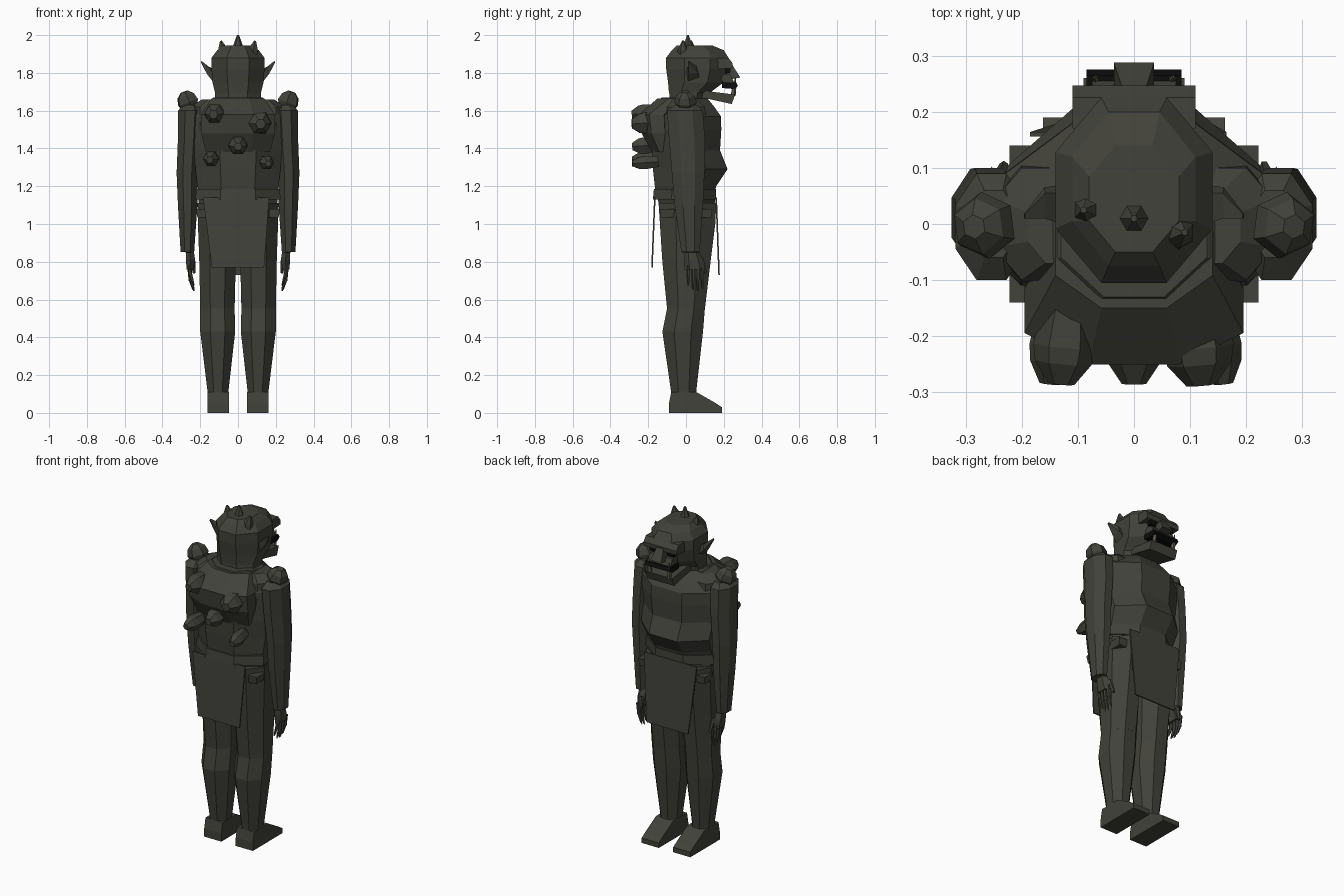
import bpy, math
from mathutils import Vector


def material(name, rgb):
    m = bpy.data.materials.new(name)
    m.diffuse_color = (*rgb, 1)
    return m


HIDE = material("dark_olive_hide", (0.054, 0.054, 0.043))
BLACK = material("black", (0.004, 0.004, 0.004))
BONE = material("dull_bone", (0.13, 0.11, 0.07))


def make(name, verts, faces, mat=HIDE):
    me = bpy.data.meshes.new(name)
    me.from_pydata(verts, [], faces)
    me.materials.append(mat)
    ob = bpy.data.objects.new(name, me)
    bpy.context.collection.objects.link(ob)
    return ob


def skin(name, rings, mat=HIDE):
    """Join equal rings of points into a capped solid."""
    n = len(rings[0])
    faces = [(r * n + i, r * n + (i + 1) % n, (r + 1) * n + (i + 1) % n, (r + 1) * n + i)
             for r in range(len(rings) - 1) for i in range(n)]
    last = (len(rings) - 1) * n
    faces += [tuple(reversed(range(n))), tuple(range(last, last + n))]
    ob = make(name, [p for r in rings for p in r], faces, mat)
    import bmesh
    bm = bmesh.new()
    bm.from_mesh(ob.data)
    bmesh.ops.recalc_face_normals(bm, faces=bm.faces)
    bm.to_mesh(ob.data)
    bm.free()
    return ob


def body(name, rows, s=1, n=8, mat=HIDE):
    """Stack of horizontal polygons, each row is x0, x1, y0, y1, z."""
    k = 1 / math.cos(math.pi / n)
    rings = []
    for x0, x1, y0, y1, z in rows:
        ring = []
        for i in range(n):
            a = 2 * math.pi * (i + 0.5) / n
            ring.append((s * ((x0 + x1) / 2 + (x1 - x0) / 2 * k * math.cos(a)),
                         (y0 + y1) / 2 + (y1 - y0) / 2 * k * math.sin(a), z))
        rings.append(ring)
    return skin(name, rings, mat)


def spike(name, start, end, profile, n=6, mat=HIDE):
    """Solid along a line, profile is a list of (fraction, radius)."""
    a, b = Vector(start), Vector(end)
    q = (b - a).to_track_quat('Z', 'Y')
    rings = [[a.lerp(b, t) + q @ Vector((r * math.cos(2 * math.pi * i / n),
                                         r * math.sin(2 * math.pi * i / n), 0))
              for i in range(n)] for t, r in profile]
    return skin(name, rings, mat)


def side_cut(name, outline, x0, x1, mat=HIDE):
    """Extrude a y-z outline between two x positions."""
    return skin(name, [[(x, y, z) for y, z in outline] for x in (x0, x1)], mat)


# Torso with belly roll, and hunched back
body("torso", [(-w, w, y0, y1, z) for w, y0, y1, z in (
    (.205, -.16, .15, 1.16), (.215, -.165, .16, 1.2), (.225, -.175, .22, 1.29),
    (.232, -.18, .18, 1.39), (.245, -.18, .187, 1.5), (.245, -.18, .185, 1.57),
    (.20, -.16, .15, 1.62), (.13, -.13, .11, 1.67))])
body("hump", [(-w, w, y0, y1, z) for w, y0, y1, z in (
    (.17, -.18, -.05, 1.38), (.195, -.235, -.06, 1.48),
    (.195, -.25, -.06, 1.58), (.14, -.15, .05, 1.665))])

# Belt, hips and hanging cloths
body("belt", [(-.225, .225, -.175, .16, 1.13), (-.222, .222, -.17, .16, 1.185)])
body("hips", [(-.19, .19, -.13, .14, 1.0), (-.212, .212, -.15, .155, 1.14)])
for label, yt, yb, zb in (("back", -.165, -.18, .77), ("front", .16, .175, .73)):
    d = .004
    skin(label + "_cloth", [[(x, y + o, z) for x, y, z in (
        (-.185, yt, 1.14), (.165, yt, 1.14), (.138, yb, zb), (-.138, yb, zb))]
        for o in (-d, d)])

# Neck and head
body("neck", [(-.125, .125, -.09, .1, 1.6), (-.12, .12, -.085, .13, 1.73)])
body("head", [(-w, w, y0, y1, z) for w, y0, y1, z in (
    (.12, -.09, .12, 1.69), (.135, -.095, .2, 1.75), (.14, -.105, .225, 1.82),
    (.14, -.105, .225, 1.88), (.11, -.075, .2, 1.92), (.08, -.05, .14, 1.945))])
side_cut("brow", [(.17, 1.88), (.225, 1.88), (.247, 1.85), (.245, 1.825), (.17, 1.82)], -.11, .11)
side_cut("muzzle", [(.17, 1.80), (.235, 1.79), (.255, 1.75), (.2, 1.74)], -.075, .075)
skin("nose", [[(x, y, z) for x, y, z in (
    (-w, .2, zt), (w, .2, zt), (w, yf, zf), (-w, yf, zf))]
    for w, zt, yf, zf in ((.02, 1.86, .24, 1.85), (.036, 1.76, .288, 1.775))])
side_cut("mouth", [(.19, 1.75), (.265, 1.75), (.275, 1.73), (.25, 1.715), (.19, 1.72)],
         -.085, .085, BLACK)
side_cut("jaw", [(.06, 1.72), (.14, 1.70), (.26, 1.685), (.242, 1.635), (.13, 1.66), (.06, 1.67)],
         -.09, .09)

# Crown horns
for x, y, top in ((-.085, .025, 1.97), (0, .01, 2.0), (.085, -.015, 1.97)):
    spike("crown_horn", (x * .9, y, 1.9), (x * 1.06, y, top),
          [(0, .032), (.4, .027), (1, .006)])

# Bulbous spikes on the back
for x, z, r, y in ((-.13, 1.58, .056, -.285), (.12, 1.53, .064, -.287), (0, 1.41, .052, -.285),
                   (-.15, 1.34, .044, -.285), (.16, 1.32, .04, -.285)):
    spike("back_spike", (x * .9, -.15, z + .01), (x, y, z),
          [(0, r * .8), (.5, r), (.72, r * .9), (1, r * .42)])

for s, label in ((-1, "left_"), (1, "right_")):
    # Ears, eyes and tusks
    skin(label + "ear", [[(s * x, y, z) for x, y, z in ring] for ring in (
        ((.13, .01, 1.75), (.13, .07, 1.77), (.13, .055, 1.82), (.13, .0, 1.80)),
        ((.165, .015, 1.795), (.16, .065, 1.80), (.158, .055, 1.835), (.16, .01, 1.835)),
        ((.196, .01, 1.855), (.196, .018, 1.855), (.194, .018, 1.864), (.194, .01, 1.864)))])
    side_cut(label + "eye", [(.21, 1.825), (.236, 1.825), (.234, 1.80), (.21, 1.80)],
             s * .04, s * .08, BLACK)
    spike(label + "tusk", (s * .065, .25, 1.68), (s * .07, .262, 1.775),
          [(0, .013), (.5, .011), (1, .002)], 5, BONE)

    # Arm, shoulder pad muscle and shoulder spike
    body(label + "arm", [
        (.235, .275, -.02, .07, .85), (.232, .304, -.025, .072, .852),
        (.215, .318, -.06, .09, 1.1), (.212, .325, -.075, .098, 1.27),
        (.2, .318, -.09, .1, 1.45), (.19, .318, -.1, .09, 1.6), (.21, .29, -.06, .06, 1.63)], s)
    body(label + "shoulder", [(.06, .26, -.11, .11, 1.5), (.08, .25, -.1, .1, 1.62),
                              (.08, .19, -.07, .06, 1.66)], s)
    spike(label + "shoulder_spike", (s * .245, 0, 1.59), (s * .285, -.005, 1.7),
          [(0, .035), (.5, .06), (.8, .05), (1, .022)])

    # Hand with curled fingers and nails
    body(label + "hand", [(.235, .275, .0, .055, .87), (.228, .276, -.005, .085, .81),
                          (.235, .272, .0, .095, .76)], s, 6)
    for i in range(4):
        y = .012 + i * .025
        drop = (.03, .005, 0, .012)[i]
        spike(label + "finger", (s * .258, y, .78), (s * .252, y, .70 + drop),
              [(0, .012), (1, .01)], 5)
        spike(label + "fingertip", (s * .252, y, .705 + drop), (s * .237, y, .655 + drop),
              [(0, .01), (1, .006)], 5)
        spike(label + "nail", (s * .240, y, .665 + drop), (s * .233, y, .645 + drop),
              [(0, .007), (1, .003)], 4, BONE)
    spike(label + "thumb", (s * .24, .08, .82), (s * .232, .105, .74), [(0, .014), (1, .008)], 5)

    # Leg with knee, and foot
    body(label + "thigh", [(.018, .2, -.1, .1, .55), (.012, .205, -.125, .13, .8),
                           (.0, .212, -.138, .155, 1.0), (.0, .215, -.145, .16, 1.11)], s)
    body(label + "shin", [(.05, .16, -.075, .055, .08), (.05, .162, -.08, .055, .12),
                          (.015, .2, -.125, .09, .43), (.018, .2, -.1, .1, .555)], s)
    side_cut(label + "foot", [(-.09, 0), (.19, 0), (.19, .03), (.16, .05), (.055, .11),
                              (-.078, .11), (-.09, .05)], s * .048, s * .162)
    # Hip pouches under the belt
    for y in (-.1, .1):
        body(label + "hip_pouch", [(.165, .215, y - .035, y + .035, 1.035),
                                   (.165, .222, y - .04, y + .04, 1.08)], s, 4)
